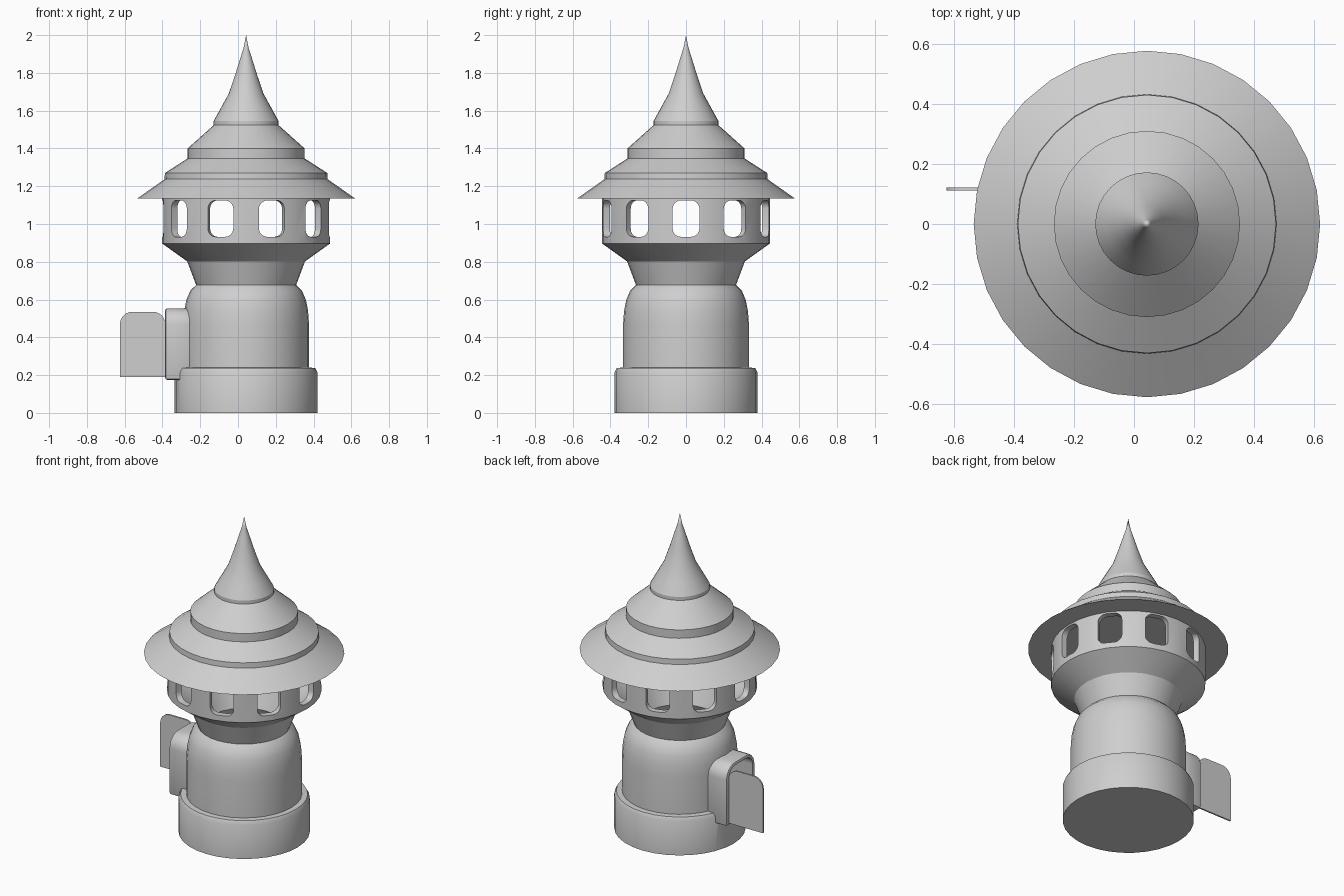
import bpy, bmesh, math
from mathutils import Matrix

if "Cube" in bpy.data.objects:
    bpy.data.objects.remove(bpy.data.objects["Cube"])

AXIS_X = 0.043
stone = bpy.data.materials.new("plain grey")
stone.diffuse_color = (0.62, 0.62, 0.62, 1)
stone.use_nodes = True
stone.node_tree.nodes["Principled BSDF"].inputs["Base Color"].default_value = stone.diffuse_color


def finish(bm, name):
    bmesh.ops.remove_doubles(bm, verts=bm.verts, dist=1e-5)
    bmesh.ops.recalc_face_normals(bm, faces=bm.faces)
    me = bpy.data.meshes.new(name)
    bm.to_mesh(me)
    bm.free()
    me.materials.append(stone)
    ob = bpy.data.objects.new(name, me)
    ob.location.x = AXIS_X
    bpy.context.collection.objects.link(ob)
    return ob


def lathe(name, profile, n=32):
    bm = bmesh.new()
    rings = [[bm.verts.new((r * math.cos(2 * math.pi * i / n), r * math.sin(2 * math.pi * i / n), z))
              for i in range(n)] if r > 0 else [bm.verts.new((0, 0, z))] * n for r, z in profile]
    for a, b in zip(rings, rings[1:]):
        for i in range(n):
            j = (i + 1) % n
            quad = list(dict.fromkeys((a[i], a[j], b[j], b[i])))
            bm.faces.new(quad)
    return finish(bm, name)


def prism(bm, yc, width, z0, z1, x0, x1, r_top, r_bot=0.0, angle=0.0, steps=6):
    """Rounded rectangle in y-z, extruded along x, turned about the tower axis."""
    pts = []
    h = width / 2
    for sy, zc, r, start in ((1, z1 - r_top, r_top, 0), (-1, z1 - r_top, r_top, 90),
                             (-1, z0 + r_bot, r_bot, 180), (1, z0 + r_bot, r_bot, 270)):
        for k in range(steps + 1 if r else 1):
            a = math.radians(start + 90 * k / steps)
            pts.append((yc + sy * (h - r) + r * math.cos(a), zc + r * math.sin(a)))
    rot = Matrix.Rotation(angle, 3, 'Z')
    a, b = ([bm.verts.new(rot @ Matrix.Translation((x, y, z)).translation) for y, z in pts] for x in (x0, x1))
    bm.faces.new(a)
    bm.faces.new(b[::-1])
    for i in range(len(pts)):
        j = (i + 1) % len(pts)
        bm.faces.new((a[i], b[i], b[j], a[j]))


def apply_mod(ob, kind, **settings):
    m = ob.modifiers.new(kind, kind)
    for k, v in settings.items():
        setattr(m, k, v)
    bpy.context.view_layer.update()
    bpy.context.view_layer.objects.active = ob
    bpy.ops.object.modifier_apply(modifier=m.name)


# Hollow tower: base, body, flared neck and lantern wall
tower = lathe("tower", [
    (0, 0), (0.378, 0), (0.378, 0.215), (0.366, 0.238), (0.333, 0.24),
    (0.333, 0.47), (0.328, 0.54), (0.316, 0.60), (0.295, 0.648), (0.265, 0.677),
    (0.312, 0.802), (0.445, 0.897), (0.445, 1.136),
    (0.407, 1.136), (0.407, 0.915), (0.285, 0.825), (0.225, 0.677),
    (0.29, 0.55), (0.295, 0.47), (0.295, 0.183), (0, 0.183)])

# Stepped roof
roof = lathe("roof", [
    (0, 1.135), (0.577, 1.135), (0.432, 1.237), (0.430, 1.27), (0.31, 1.347),
    (0.31, 1.40), (0.172, 1.523), (0, 1.523)])

# Spire
spire = lathe("spire", [
    (0, 1.522), (0.172, 1.522), (0.172, 1.545), (0.135, 1.612), (0.092, 1.69),
    (0.058, 1.79), (0.030, 1.88), (0.014, 1.93), (0, 2.0)])

# Ten lantern windows and the doorway
bm = bmesh.new()
for k in range(10):
    prism(bm, 0, 0.142, 0.932, 1.125, 0.33, 0.52, 0.045, 0.045, k * math.pi / 5)
windows = finish(bm, "window_cutter")
bm = bmesh.new()
prism(bm, 0, 0.236, 0.19, 0.535, -0.55, -0.2, 0.065)
doorway = finish(bm, "doorway_cutter")

# Porch frame around the doorway
bm = bmesh.new()
prism(bm, 0, 0.286, 0.175, 0.553, -0.429, -0.285, 0.085)
porch = finish(bm, "porch")
apply_mod(porch, 'BEVEL', width=0.012, segments=2, limit_method='ANGLE', angle_limit=math.radians(40))

for ob, cutters in ((tower, (windows, doorway)), (porch, (doorway,))):
    for c in cutters:
        apply_mod(ob, 'BOOLEAN', operation='DIFFERENCE', solver='EXACT', object=c)
for c in (windows, doorway):
    bpy.data.objects.remove(c)

# Open door leaf
bm = bmesh.new()
prism(bm, 0.548, 0.24, 0.19, 0.535, 0.112, 0.122, 0.065, angle=math.pi / 2)
door = finish(bm, "door")

for ob in (tower, roof, spire, porch, door):
    bpy.ops.object.select_all(action='DESELECT')
    ob.select_set(True)
    bpy.context.view_layer.objects.active = ob
    bpy.ops.object.shade_smooth_by_angle(angle=math.radians(28))
